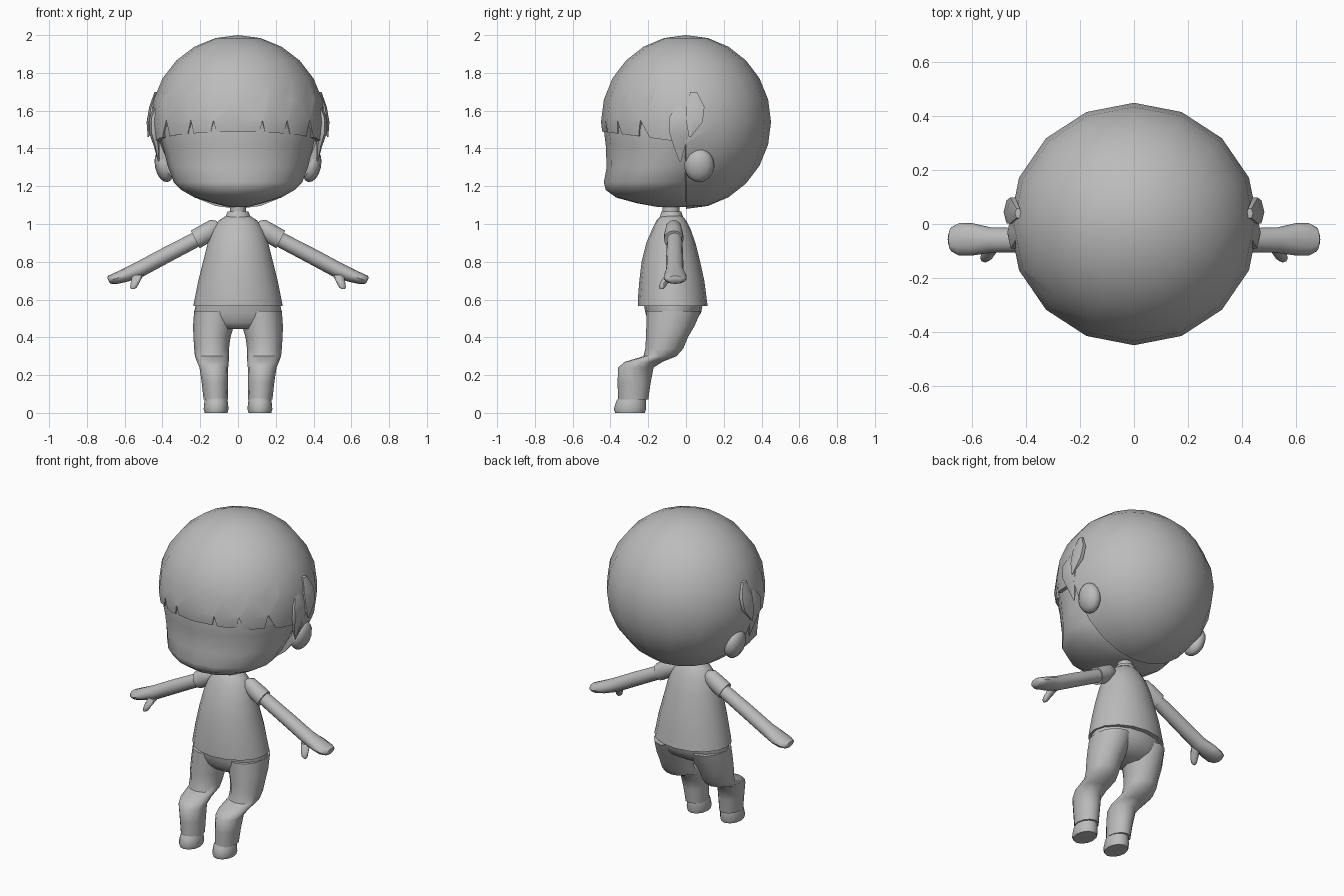
import bpy, bmesh, math
from mathutils import Vector, Matrix

cube = bpy.data.objects.get("Cube")
if cube:
    bpy.data.objects.remove(cube, do_unlink=True)

GREY = (0.5, 0.5, 0.5, 1)
mat = bpy.data.materials.new("plain grey")
mat.use_nodes = True
mat.diffuse_color = GREY
mat.node_tree.nodes["Principled BSDF"].inputs["Base Color"].default_value = GREY

X, Y, Z = Vector((1, 0, 0)), Vector((0, 1, 0)), Vector((0, 0, 1))


def finish(name, bm, mirror=False, shell=0):
    """Turn a bmesh into a smooth shaded object, optionally thickened or mirrored."""
    bmesh.ops.recalc_face_normals(bm, faces=bm.faces)
    mesh = bpy.data.meshes.new(name)
    bm.to_mesh(mesh)
    bm.free()
    mesh.materials.append(mat)
    ob = bpy.data.objects.new(name, mesh)
    bpy.context.collection.objects.link(ob)
    bpy.ops.object.select_all(action='DESELECT')
    ob.select_set(True)
    bpy.context.view_layer.objects.active = ob
    if shell:
        mod = ob.modifiers.new("shell", 'SOLIDIFY')
        mod.thickness, mod.offset = shell, -1
        bpy.ops.object.modifier_apply(modifier=mod.name)
    bpy.ops.object.shade_smooth_by_angle(angle=math.radians(50))
    if mirror:
        ob.modifiers.new("mirror", 'MIRROR')
    return ob


def loft(name, rings, u=X, v=Y, sides=12, mirror=False):
    """Skin elliptical rings given as (centre, radius along u, radius along v)."""
    bm = bmesh.new()
    loops = []
    for c, ru, rv in rings:
        angles = [math.tau * i / sides for i in range(sides)]
        loops.append([bm.verts.new(Vector(c) + u * ru * math.cos(a) + v * rv * math.sin(a))
                      for a in angles])
    for a, b in zip(loops, loops[1:]):
        for i in range(sides):
            j = (i + 1) % sides
            bm.faces.new((a[i], a[j], b[j], b[i]))
    bm.faces.new(loops[0])
    bm.faces.new(loops[-1])
    return finish(name, bm, mirror)


def level(z, half, front, back, x=0):
    """Horizontal ring described by its half width and its front and back limits."""
    return (x, (front + back) / 2, z), half, (back - front) / 2


# Head and face
loft("head", [level(*r) for r in (
    (1.09, .05, -.15, .02), (1.11, .13, -.26, .06), (1.14, .23, -.37, .1),
    (1.18, .30, -.425, .13), (1.22, .34, -.435, .15), (1.30, .37, -.42, .22),
    (1.42, .40, -.425, .28), (1.50, .42, -.435, .3), (1.60, .41, -.42, .3),
    (1.75, .30, -.32, .25))], sides=16)

# Hair: a ball opened over the face, with a notched fringe
bm = bmesh.new()
bmesh.ops.create_uvsphere(bm, u_segments=16, v_segments=12, radius=1)
bmesh.ops.transform(bm, verts=bm.verts, matrix=Matrix.Translation((0, 0, 1.54))
                    @ Matrix.Diagonal((.462, .45, .46, 1)))


def cut(point, normal, test):
    faces = [f for f in bm.faces if test(f.calc_center_median())]
    geom = set(faces)
    for f in faces:
        geom.update(f.edges, f.verts)
    bmesh.ops.bisect_plane(bm, geom=list(geom), plane_co=point, plane_no=normal, dist=1e-5)


def drop(test):
    faces = [f for f in bm.faces if test(f.calc_center_median())]
    bmesh.ops.delete(bm, geom=faces, context='FACES')


FRINGE, TILT = 1.49, .13
cut((0, -.45, FRINGE), (0, TILT, 1), lambda c: c.y < 0)
drop(lambda c: c.y < 0 and c.z < FRINGE - TILT * (c.y + .45))
APEX, SLOPE = 1.55, .22
for nx in (-.38, -.25, -.13, .13, .26, .38):
    near = lambda c: c.y < -.1 and c.z < 1.62 and abs(c.x - nx) < .15
    for s in (-1, 1):
        cut((nx, 0, APEX), (1, 0, s * SLOPE), near)
    drop(lambda c: c.y < -.1 and c.z < APEX and abs(c.x - nx) < (APEX - c.z) * SLOPE)
finish("hair", bm, shell=.035)

# Side locks of hair
loft("front_side_lock", [((.425, -.03, 1.64), .015, .02), ((.445, -.03, 1.56), .025, .07),
                         ((.445, -.035, 1.48), .025, .06), ((.43, -.035, 1.41), .015, .035),
                         ((.42, -.03, 1.33), .003, .004)], sides=6, mirror=True)
loft("rear_side_lock", [((.43, .04, 1.70), .012, .02), ((.45, .05, 1.62), .02, .055),
                        ((.462, .045, 1.54), .022, .05), ((.475, .02, 1.46), .003, .005)],
     sides=6, mirror=True)

# Ears
bm = bmesh.new()
bmesh.ops.create_uvsphere(bm, u_segments=12, v_segments=8, radius=1)
bmesh.ops.transform(bm, verts=bm.verts, matrix=Matrix.Translation((.39, .07, 1.31))
                    @ Matrix.Rotation(.2, 4, 'Y') @ Matrix.Diagonal((.05, .08, .09, 1)))
finish("ear", bm, mirror=True)

# Neck, collar and shirt
loft("neck", [level(1.0, .042, -.125, -.035), level(1.13, .042, -.125, -.035)])
loft("collar", [level(1.02, .075, -.145, -.01), level(1.065, .055, -.13, -.025)])
loft("shirt", [level(*r) for r in (
    (1.045, .06, -.13, -.02), (1.02, .10, -.155, .0), (.97, .135, -.18, .025),
    (.9, .16, -.21, .05), (.8, .185, -.235, .075), (.7, .21, -.247, .097),
    (.6, .23, -.255, .11), (.565, .237, -.255, .115))], sides=16)

# Sleeves, arms and thumbs
across = Vector((.447, 0, .894))
loft("sleeve", [((.10, -.065, .99), .025, .03), ((.125, -.065, .98), .042, .047),
                ((.17, -.065, .95), .05, .052), ((.226, -.065, .918), .052, .052)],
     Y, across, mirror=True)
loft("arm", [((.18, -.06, .94), .04, .04), ((.4, -.06, .825), .045, .042),
             ((.53, -.06, .755), .047, .042), ((.6, -.057, .727), .06, .036),
             ((.65, -.057, .71), .06, .03), ((.678, -.057, .704), .045, .024),
             ((.685, -.057, .70), .025, .015)], Y, across, mirror=True)
loft("thumb", [((.53, -.085, .73), .03, .025), ((.545, -.115, .69), .023, .022),
               ((.553, -.127, .665), .018, .016), ((.557, -.13, .655), .008, .008)],
     sides=8, mirror=True)

# Trousers: hips and bent legs
loft("hips", [level(.585, .222, -.225, .09), level(.53, .232, -.215, .08),
              level(.48, .215, -.2, .045), level(.445, .15, -.17, -.01)], sides=16)
loft("trouser_leg", [level(*r) for r in (
    (.54, .11, -.21, .08, .122), (.46, .108, -.21, .045, .13), (.4, .098, -.212, .01, .138),
    (.34, .092, -.215, -.015, .14), (.3, .09, -.225, -.05, .138),
    (.27, .084, -.325, -.125, .133), (.24, .076, -.36, -.172, .128),
    (.16, .07, -.362, -.187, .122), (.07, .064, -.36, -.2, .118))], mirror=True)

# Shoes
loft("shoe", [level(*r) for r in (
    (.09, .055, -.35, -.215, .116), (.06, .062, -.37, -.212, .116),
    (.02, .066, -.382, -.212, .116), (0, .06, -.375, -.218, .116))], mirror=True)
